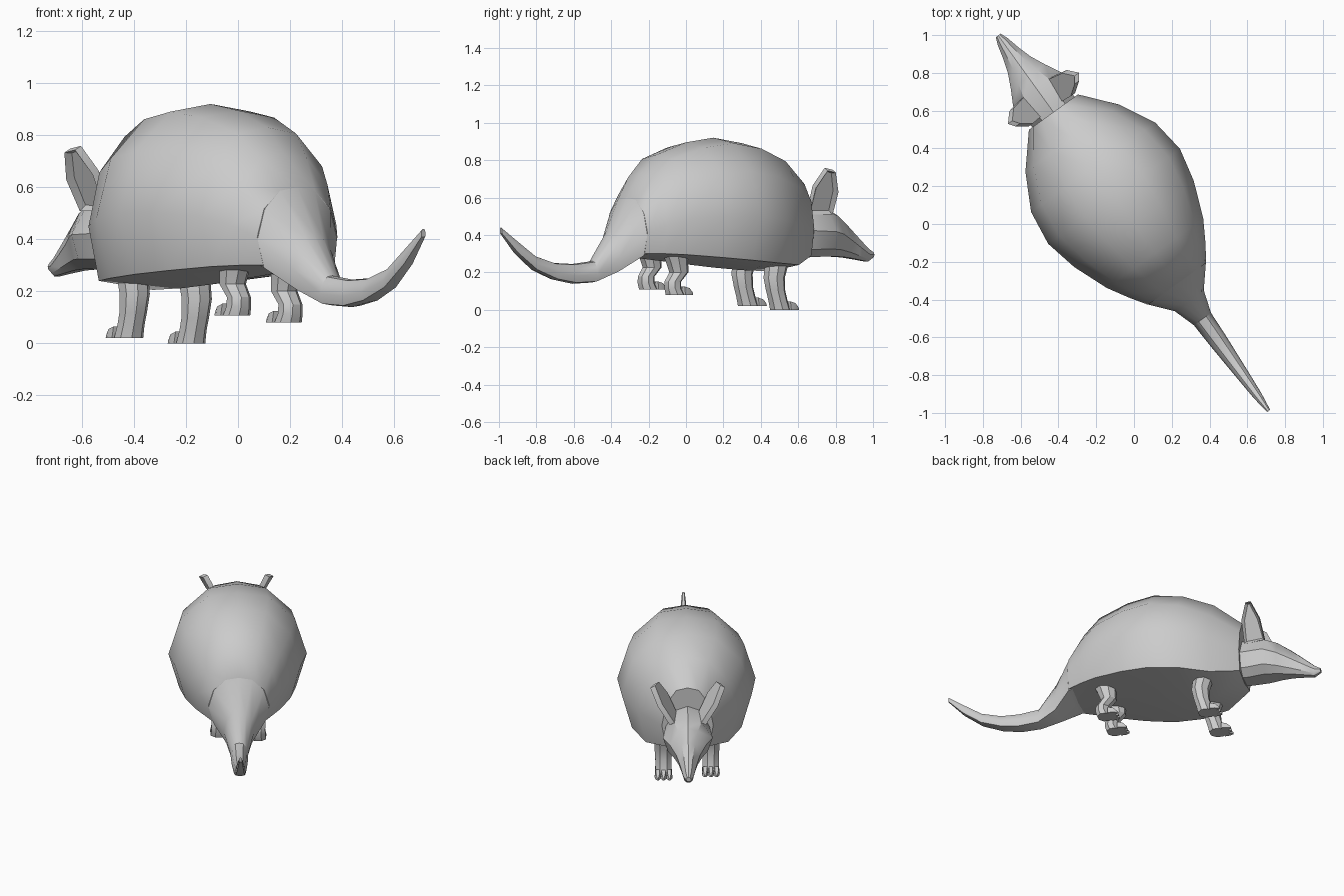
import bpy, bmesh
from math import radians, sin, cos, pi
from mathutils import Matrix, Vector

cube = bpy.data.objects.get("Cube")
if cube:
    bpy.data.objects.remove(cube)

grey = bpy.data.materials.new("plain grey")
grey.use_nodes = True
GREY = (0.6, 0.6, 0.6, 1)
grey.diffuse_color = GREY
grey.node_tree.nodes["Principled BSDF"].inputs["Base Color"].default_value = GREY

# The animal is modelled along +Y, then turned to stand diagonally
TURN = Matrix.Rotation(radians(35.76), 4, 'Z')


def finish(bm, name, angle=32):
    bmesh.ops.recalc_face_normals(bm, faces=bm.faces)
    bm.transform(TURN)
    mesh = bpy.data.meshes.new(name)
    bm.to_mesh(mesh)
    bm.free()
    mesh.materials.append(grey)
    ob = bpy.data.objects.new(name, mesh)
    bpy.context.collection.objects.link(ob)
    bpy.ops.object.select_all(action='DESELECT')
    ob.select_set(True)
    bpy.context.view_layer.objects.active = ob
    bpy.ops.object.shade_smooth_by_angle(angle=radians(angle))
    return ob


def loft(bm, rings):
    """Skin a list of equal point rings and close both ends."""
    loops = [[bm.verts.new(p) for p in ring] for ring in rings]
    n = len(loops[0])
    for a, b in zip(loops, loops[1:]):
        for i in range(n):
            j = (i + 1) % n
            bm.faces.new((a[i], a[j], b[j], b[i]))
    bm.faces.new(loops[0])
    bm.faces.new(loops[-1])


def section(half, y, w, top, low):
    """Mirror a half profile of (width, height) fractions into a ring across Y."""
    pts = [(a * w, y, low + b * (top - low)) for a, b in half]
    return pts + [(-x, q, z) for x, q, z in reversed(pts) if x > 0.0001]


SHELL = [(0, 1), (.44, .955), (.83, .72), (1, .36), (.84, 0), (0, -.06)]
OVAL = [(0, 1), (.55, .9), (1, .5), (.8, .15), (.4, 0)]

# Domed shell with flat belly: y, half width, top, lower edge
bm = bmesh.new()
loft(bm, [section(SHELL, *r) for r in (
    (.73, .16, .69, .29), (.56, .305, .82, .24), (.37, .405, .89, .25),
    (.18, .43, .92, .265), (0, .39, .895, .28), (-.19, .315, .83, .295),
    (-.30, .25, .73, .30), (-.39, .19, .6, .30))])
finish(bm, "shell", 38)

# Tail, curling up towards the tip
bm = bmesh.new()
loft(bm, [section(SHELL, *r) for r in (
    (-.36, .185, .6, .30), (-.39, .188, .6, .29), (-.5, .095, .42, .205),
    (-.62, .056, .26, .152), (-.75, .05, .245, .145), (-.87, .042, .25, .165),
    (-1.0, .033, .288, .215), (-1.12, .024, .37, .305), (-1.22, .01, .44, .41))])
finish(bm, "tail")

# Head tapering into the snout
bm = bmesh.new()
loft(bm, [section(OVAL, *r) for r in (
    (.66, .13, .56, .29), (.76, .14, .565, .28), (.88, .155, .55, .285),
    (.96, .112, .525, .285), (1.04, .074, .465, .28), (1.11, .052, .405, .27),
    (1.19, .032, .335, .257), (1.23, .016, .31, .28))])
finish(bm, "head", 35)


# Ears: leaf plates with a hollow outer face
def ear(side, name):
    outline = [(.07, .75, .52), (.13, .745, .66), (.185, .785, .755),
               (.21, .82, .745), (.165, .87, .64), (.09, .885, .52)]
    bm = bmesh.new()
    out = Vector((.022, 0, -.012))
    outer = [bm.verts.new(Vector(p) + out) for p in outline]
    inner = [bm.verts.new(Vector(p) - out * .3) for p in outline]
    bowl = bm.faces.new(outer)
    bm.faces.new(inner)
    for i in range(len(outline)):
        j = (i + 1) % len(outline)
        bm.faces.new((outer[i], outer[j], inner[j], inner[i]))
    bmesh.ops.recalc_face_normals(bm, faces=bm.faces)
    bmesh.ops.inset_region(bm, faces=[bowl], thickness=.018)
    bmesh.ops.translate(bm, verts=bowl.verts, vec=-out * .9)
    bm.transform(Matrix.Diagonal((side, 1, 1, 1)))
    finish(bm, name)


# Legs: stacked level rings of (height, y, half depth, half width), plus toes
def leg(side, name, x, rings, drop):
    bm = bmesh.new()
    loft(bm, [[(side * x + w * cos(k * pi / 4 + pi / 8),
                y + d * sin(k * pi / 4 + pi / 8), z + drop)
               for k in range(8)] for z, y, d, w in rings])
    ground, y, d, w = rings[-1]
    for k in (-1, 0, 1):
        toe = [(side * x + k * w * .62, y + d * .6 + a, ground + drop, r, h)
               for a, r, h in ((0, .02, .045), (.035, .018, .035), (.06, .006, .012))]
        loft(bm, [[(tx - r, ty, g), (tx + r, ty, g), (tx + r * .6, ty, g + h),
                   (tx - r * .6, ty, g + h)] for tx, ty, g, r, h in toe])
    finish(bm, name)


FRONT = [(.34, .50, .07, .07), (.24, .49, .065, .062), (.17, .475, .058, .06),
         (.10, .485, .052, .055), (.05, .50, .052, .054), (0, .515, .055, .058)]
REAR = [(.36, -.18, .09, .075), (.27, -.15, .065, .06), (.20, -.135, .052, .052),
        (.15, -.175, .045, .048), (.115, -.175, .045, .05), (.08, -.16, .05, .055)]

for side, word in ((1, "right"), (-1, "left")):
    ear(side, word + "_ear")
    leg(side, word + "_front_leg", .147, FRONT, 0 if side > 0 else .02)
    leg(side, word + "_hind_leg", .122, REAR, 0 if side > 0 else .027)
